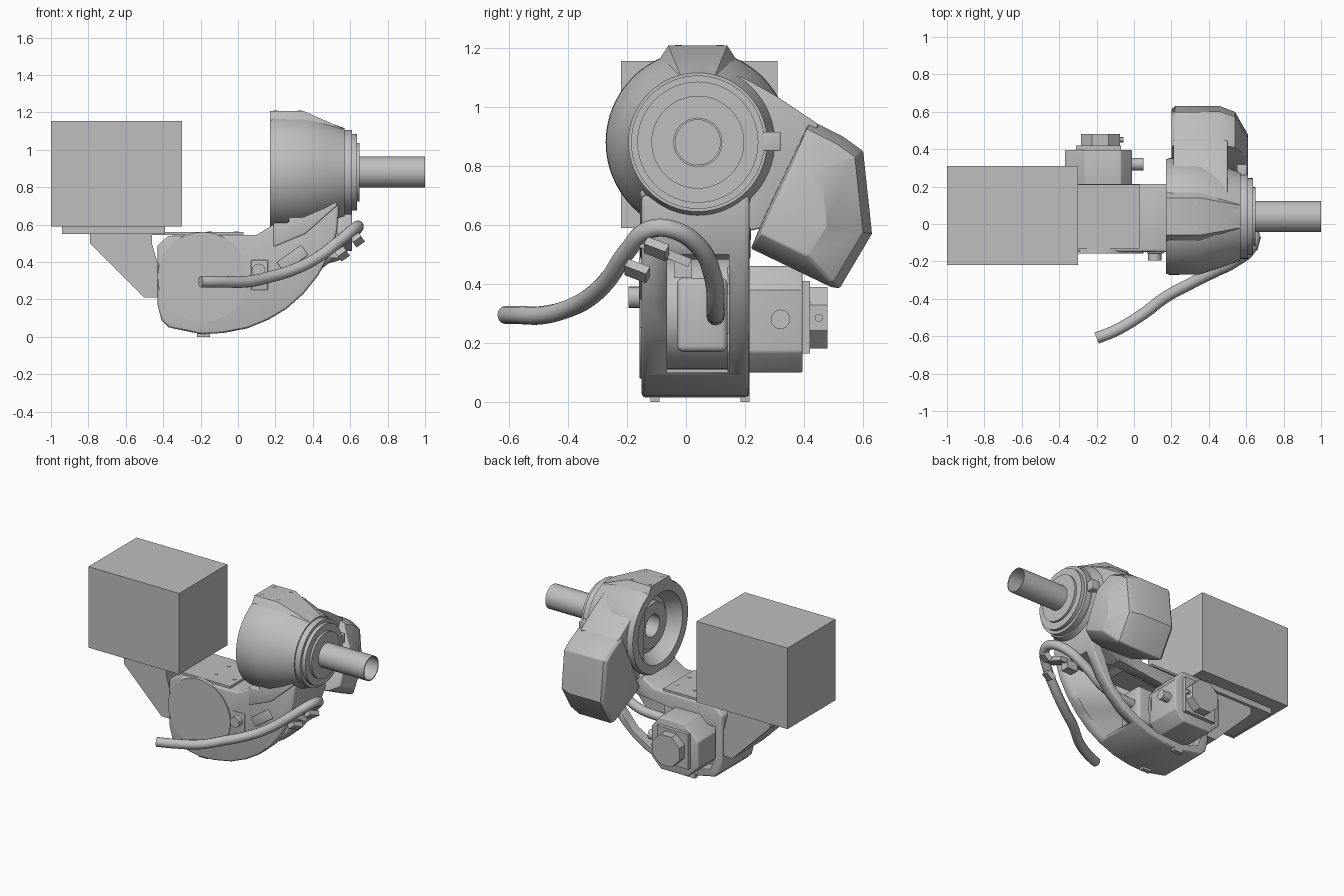
import bpy, bmesh, math
from mathutils import Vector, Matrix

default = bpy.data.objects.get("Cube")
if default:
    bpy.data.objects.remove(default, do_unlink=True)

grey = bpy.data.materials.new("machine grey")
grey.use_nodes = True
tone = (0.52, 0.52, 0.52, 1)
grey.diffuse_color = tone
grey.node_tree.nodes["Principled BSDF"].inputs["Base Color"].default_value = tone

HEAD_Y, HEAD_Z = 0.04, 0.88
HUB_X, HUB_Z = -0.19, 0.3


def activate(obj):
    bpy.ops.object.select_all(action="DESELECT")
    obj.select_set(True)
    bpy.context.view_layer.objects.active = obj


def finish(name, bm, bevel=0):
    bmesh.ops.recalc_face_normals(bm, faces=bm.faces)
    mesh = bpy.data.meshes.new(name)
    bm.to_mesh(mesh)
    bm.free()
    obj = bpy.data.objects.new(name, mesh)
    bpy.context.collection.objects.link(obj)
    mesh.materials.append(grey)
    activate(obj)
    if bevel:
        mod = obj.modifiers.new("edge", "BEVEL")
        mod.width, mod.segments = bevel, 3
        mod.limit_method = "ANGLE"
        mod.angle_limit = math.radians(40)
        bpy.ops.object.modifier_apply(modifier=mod.name)
    bpy.ops.object.shade_smooth_by_angle(angle=math.radians(30))
    return obj


def place(axis, u, v, t):
    return {"x": (t, u, v), "y": (u, t, v), "z": (u, v, t)}[axis]


def loft(name, axis, sections, bevel=0):
    """Skin a list of (position, outline) sections along an axis."""
    bm = bmesh.new()
    rings = [[bm.verts.new(place(axis, u, v, t)) for u, v in pts] for t, pts in sections]
    count = len(rings[0])
    for a, b in zip(rings, rings[1:]):
        for i in range(count):
            j = (i + 1) % count
            bm.faces.new((a[i], a[j], b[j], b[i]))
    bm.faces.new(rings[0])
    bm.faces.new(rings[-1])
    return finish(name, bm, bevel)


def prism(name, axis, pts, start, end, bevel=0):
    return loft(name, axis, [(start, pts), (end, pts)], bevel)


def box(name, xs, ys, zs, bevel=0):
    pts = [(xs[0], ys[0]), (xs[1], ys[0]), (xs[1], ys[1]), (xs[0], ys[1])]
    return prism(name, "z", pts, zs[0], zs[1], bevel)


def circle(u, v, r, n=32, turn=0):
    steps = [math.tau * i / n + turn for i in range(n)]
    return [(u + r * math.cos(a), v + r * math.sin(a)) for a in steps]


def scaled(pts, centre, f):
    return [(centre[0] + (u - centre[0]) * f, centre[1] + (v - centre[1]) * f) for u, v in pts]


def hull(name, points):
    bm = bmesh.new()
    verts = [bm.verts.new(p) for p in points]
    bmesh.ops.convex_hull(bm, input=verts)
    return finish(name, bm)


def lathe(name, profile, n=64):
    """Closed (x, radius) profile turned about the head axis."""
    bm = bmesh.new()
    rings = []
    for x, r in profile:
        rings.append([bm.verts.new((x, u, v)) for u, v in circle(HEAD_Y, HEAD_Z, r, n)])
    for a, b in zip(rings, rings[1:] + rings[:1]):
        for i in range(n):
            j = (i + 1) % n
            bm.faces.new((a[i], a[j], b[j], b[i]))
    return finish(name, bm)


def cut(obj, cutter):
    activate(obj)
    mod = obj.modifiers.new("cut", "BOOLEAN")
    mod.operation, mod.object, mod.solver = "DIFFERENCE", cutter, "EXACT"
    bpy.ops.object.modifier_apply(modifier=mod.name)
    bpy.data.objects.remove(cutter, do_unlink=True)


def tilt(obj, pivot, degrees, axis):
    move = Matrix.Translation(Vector(pivot))
    obj.data.transform(move @ Matrix.Rotation(math.radians(degrees), 4, axis) @ move.inverted())


# Control box and its mounting bracket
box("control_box", (-1, -0.3), (-0.22, 0.31), (0.59, 1.155))
box("box_mount_plate", (-0.94, -0.39), (-0.15, 0.22), (0.55, 0.59))
bracket = [(-0.79, 0.55), (-0.79, 0.5), (-0.5, 0.21), (-0.4, 0.21),
           (-0.43, 0.39), (-0.46, 0.5), (-0.46, 0.55)]
prism("box_bracket", "y", bracket, -0.13, 0.2)
box("arm_top_plate", (-0.46, 0.03), (-0.13, 0.21), (0.545, 0.56))

# Curved arm, hollowed by a slot and an opening on the motor side
outline = [(-0.43, 0.49), (-0.43, 0.17), (-0.41, 0.09), (-0.37, 0.05), (-0.3, 0.035),
           (-0.2, 0.015), (-0.08, 0.02), (0.05, 0.045), (0.16, 0.09), (0.26, 0.15),
           (0.35, 0.23), (0.43, 0.33), (0.49, 0.44), (0.53, 0.56), (0.54, 0.7),
           (0.28, 0.7), (0.27, 0.6), (0.19, 0.6), (0.1, 0.545), (-0.37, 0.54)]
arm = prism("arm", "y", outline, -0.15, 0.215, 0.015)
cut(arm, box("slot", (-0.4, 0.8), (-0.065, 0.145), (0.1, 0.5)))
opening = [(-0.38, 0.4), (-0.38, 0.2), (-0.34, 0.1), (-0.2, 0.06), (0, 0.075), (0.14, 0.13),
           (0.27, 0.21), (0.36, 0.32), (0.41, 0.43), (0.3, 0.48), (0.1, 0.46)]
cut(arm, prism("opening", "y", opening, 0.12, 0.3))
for y in (-0.12, 0.185):
    box("arm_foot", (-0.22, -0.15), (y, y + 0.03), (0, 0.05))

# Shoulder joint with cover on the front
prism("joint_cover", "y", circle(HUB_X, 0.32, 0.24, 48), -0.157, -0.1)
prism("gear_housing", "y", circle(HUB_X, HUB_Z, 0.19, 40), -0.1, 0.16)
box("gear_block", (-0.2, 0.08), (-0.03, 0.14), (0.17, 0.42), 0.02)

# Motor on the back
block = [(-0.37, 0.36), (-0.37, 0.18), (-0.29, 0.1), (-0.08, 0.1), (-0.01, 0.17),
         (-0.01, 0.38), (-0.07, 0.46), (-0.26, 0.46)]
prism("motor_block", "y", block, 0.14, 0.395, 0.008)
box("motor_flange", (-0.31, -0.07), (0.39, 0.42), (0.165, 0.41))
prism("motor_cap", "y", circle(-0.18, 0.285, 0.113, 8, math.pi / 8), 0.42, 0.48)
prism("motor_cap_bolt", "x", circle(0.45, 0.285, 0.014, 12), -0.09, -0.055)
prism("motor_plug", "x", circle(0.32, 0.28, 0.033, 20), -0.02, 0.05)

# Front connector, access plates and bolts
box("connector_plate", (0.07, 0.16), (-0.157, -0.14), (0.25, 0.41), 0.004)
prism("connector", "y", circle(0.11, 0.355, 0.036, 20), -0.195, -0.14)
tilt(box("access_plate", (0.21, 0.37), (-0.16, -0.14), (0.385, 0.45), 0.005),
     (0.29, 0, 0.42), -35, "Y")
for x in (-0.15, -0.01, 0.2, 0.33):
    on_head = x > 0.1
    for y in (-0.025, 0.115):
        top = 1.207 if on_head else 0.56
        prism("plate_bolt", "z", circle(x, y, 0.012, 12), top - 0.01, top + 0.002)

# Head shell, stepped rings and bored output shaft
lathe("head_shell", [(0.17, 0.305), (0.19, 0.312), (0.35, 0.31), (0.46, 0.275), (0.57, 0.235),
                     (0.57, 0.076), (0.23, 0.076), (0.23, 0.155), (0.26, 0.16),
                     (0.26, 0.19), (0.19, 0.24), (0.17, 0.245)])
lathe("head_rings", [(0.56, 0.226), (0.61, 0.226), (0.61, 0.205), (0.635, 0.205),
                     (0.635, 0.157), (0.65, 0.157), (0.65, 0.077), (0.56, 0.077)])
lathe("output_shaft", [(0.6, 0.083), (1, 0.083), (1, 0.076), (0.6, 0.076)], 48)
pad = []
for side in (-1, 1):
    for x, half, z in ((0.17, 0.1, 1.207), (0.35, 0.1, 1.207), (0.57, 0.06, 1.11),
                       (0.17, 0.135, 1.15), (0.35, 0.15, 1.13), (0.17, 0.13, 1.13)):
        pad.append((x, HEAD_Y + side * half, z))
hull("head_top_pad", pad)
box("head_clip", (0.55, 0.605), (0.25, 0.32), (0.85, 0.915), 0.005)

# Neck blending the head into the arm
neck = [(0.19, 0.48), (0.36, 0.55), (0.53, 0.7), (0.53, 0.72), (0.28, 0.72), (0.27, 0.61),
        (0.19, 0.61)]
prism("neck", "y", neck, -0.155, 0.218, 0.008)

# Side pod: faceted cover with a web joining it to the head
web = [(0.15, 1.12), (0.22, 1.085), (0.3, 1.04), (0.45, 0.94), (0.3, 0.6), (0.22, 0.58),
       (0.16, 0.66)]
prism("pod_web", "x", web, 0.21, 0.5, 0.008)
pod = [(0.42, 0.955), (0.53, 0.9), (0.6, 0.85), (0.63, 0.57), (0.52, 0.385), (0.49, 0.39),
       (0.22, 0.52), (0.27, 0.64)]
core = (0.29, 0.63)
loft("side_pod", "x", [(0.2, scaled(pod, core, 0.95)), (0.22, pod), (0.46, pod),
                       (0.54, scaled(pod, core, 0.91)), (0.61, scaled(pod, core, 0.55))], 0.006)

# Cable hose sweeping past the arm and into the slot
path = [(-0.2, -0.61, 0.295), (-0.1, -0.57, 0.295), (0.05, -0.48, 0.295), (0.17, -0.39, 0.32),
        (0.3, -0.32, 0.36), (0.42, -0.26, 0.42), (0.54, -0.2, 0.51), (0.63, -0.12, 0.585),
        (0.64, -0.05, 0.585), (0.59, 0.04, 0.53), (0.48, 0.09, 0.43), (0.32, 0.1, 0.32),
        (0.1, 0.1, 0.29)]
curve = bpy.data.curves.new("hose", "CURVE")
curve.dimensions = "3D"
curve.bevel_depth, curve.bevel_resolution = 0.031, 4
curve.resolution_u, curve.use_fill_caps = 8, True
spline = curve.splines.new("BEZIER")
spline.bezier_points.add(len(path) - 1)
for knot, co in zip(spline.bezier_points, path):
    knot.co = co
    knot.handle_left_type = knot.handle_right_type = "AUTO"
hose = bpy.data.objects.new("hose", curve)
bpy.context.collection.objects.link(hose)
curve.materials.append(grey)
activate(hose)
bpy.ops.object.convert(target="MESH")
bpy.ops.object.shade_smooth_by_angle(angle=math.radians(40))

# Hose clamp on the arm: a slanted bar, its foot and two jaws
tilt(box("clamp_bar", (0.53, 0.61), (-0.16, 0.02), (0.49, 0.52)), (0.57, -0.07, 0.505), -22, "X")
box("clamp_foot", (0.48, 0.56), (-0.04, 0.02), (0.42, 0.48))
for x, y, z in ((0.56, -0.165, 0.445), (0.64, -0.1, 0.52)):
    jaw = box("clamp_jaw", (x - 0.03, x + 0.025), (y - 0.04, y + 0.04), (z - 0.016, z + 0.016))
    tilt(jaw, (x, y, z), -25, "X")
    tilt(jaw, (x, y, z), -35, "Y")
